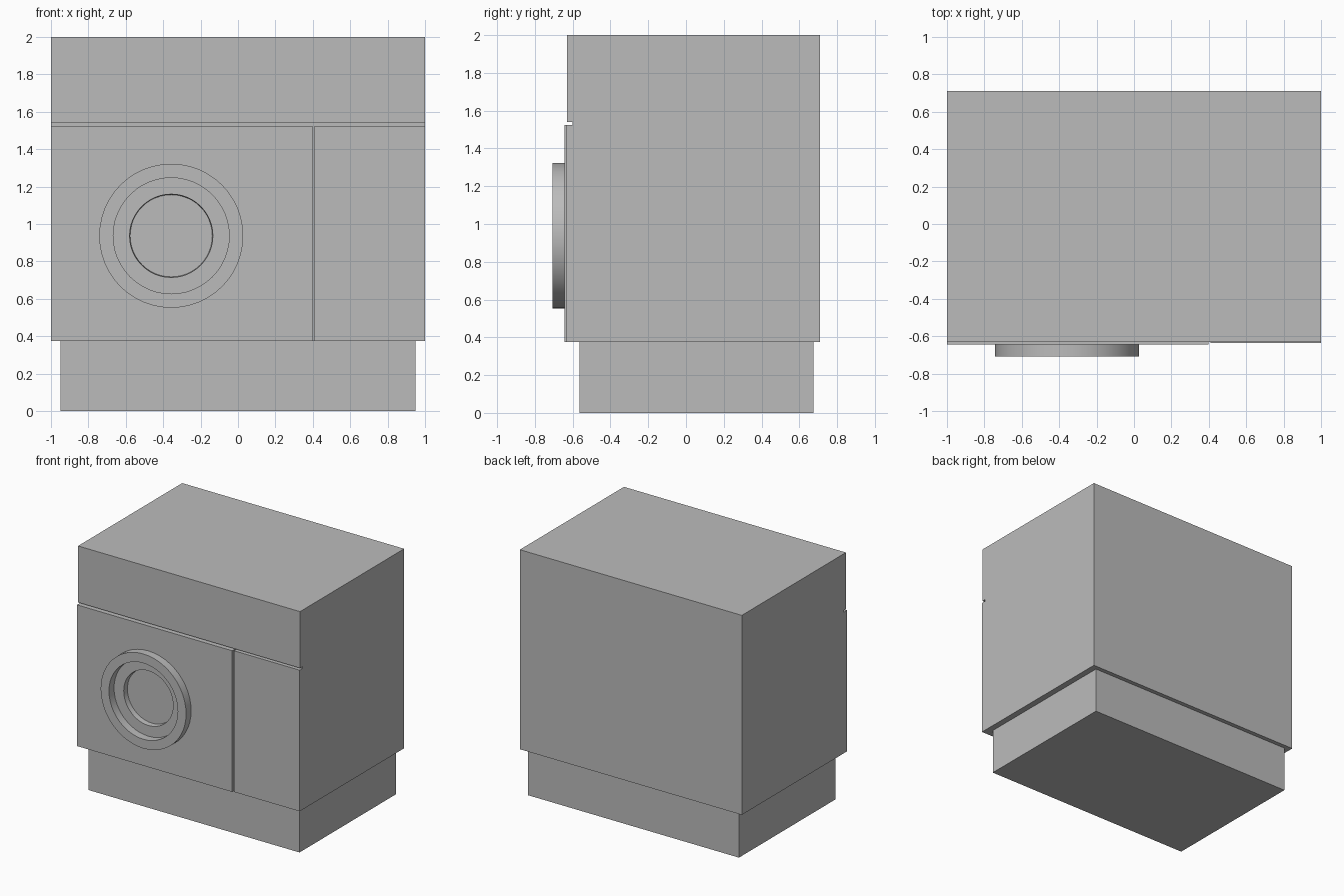
import bpy
import bmesh
import math
from mathutils import Matrix

cube = bpy.data.objects.get("Cube")
if cube:
    bpy.data.objects.remove(cube, do_unlink=True)

grey = bpy.data.materials.new("plain grey")
grey.use_nodes = True
COLOUR = (0.5, 0.5, 0.5, 1)
grey.diffuse_color = COLOUR
grey.node_tree.nodes["Principled BSDF"].inputs["Base Color"].default_value = COLOUR

BOTTOM, TOP, SEAM = 0.375, 2.0, 1.525
INNER, DOOR, BACK = -0.60, -0.643, 0.71
DIAL_X, DIAL_Z, SIDES = -0.357, 0.937, 48


def finish(name, bm):
    bmesh.ops.recalc_face_normals(bm, faces=bm.faces)
    mesh = bpy.data.meshes.new(name)
    bm.to_mesh(mesh)
    bm.free()
    obj = bpy.data.objects.new(name, mesh)
    bpy.context.collection.objects.link(obj)
    mesh.materials.append(grey)
    return obj


def prism(name, outline, x0, x1):
    """Extrude a (y, z) outline from x0 to x1."""
    bm = bmesh.new()
    face = bm.faces.new([bm.verts.new((x0, y, z)) for y, z in outline])
    ext = bmesh.ops.extrude_face_region(bm, geom=[face])["geom"]
    verts = [v for v in ext if isinstance(v, bmesh.types.BMVert)]
    bmesh.ops.translate(bm, verts=verts, vec=(x1 - x0, 0, 0))
    return finish(name, bm)


def box(name, x0, x1, y0, y1, z0, z1):
    return prism(name, [(y0, z0), (y1, z0), (y1, z1), (y0, z1)], x0, x1)


def lathe(name, profile):
    """Spin a closed (radius, y) profile about the dial axis."""
    bm = bmesh.new()
    rings = []
    for i in range(SIDES):
        a = 2 * math.pi * i / SIDES
        rings.append([bm.verts.new((DIAL_X + r * math.cos(a), y, DIAL_Z + r * math.sin(a)))
                      for r, y in profile])
    n = len(profile)
    for i in range(SIDES):
        a, b = rings[i], rings[(i + 1) % SIDES]
        for j in range(n):
            k = (j + 1) % n
            bm.faces.new((a[j], a[k], b[k], b[j]))
    return finish(name, bm)


def smooth(obj):
    bpy.ops.object.select_all(action='DESELECT')
    obj.select_set(True)
    bpy.context.view_layer.objects.active = obj
    bpy.ops.object.shade_smooth_by_angle(angle=math.radians(30))


# Recessed plinth
box("plinth", -0.95, 0.95, -0.565, 0.675, 0, BOTTOM)

# Cabinet with an overhanging top front
prism("cabinet", [(INNER, BOTTOM), (BACK, BOTTOM), (BACK, TOP),
                  (-0.63, TOP), (-0.63, 1.54), (INNER, 1.54)], -1, 1)

# Front panels, split by a narrow vertical gap
door = box("door", -1, 0.398, DOOR, INNER, BOTTOM, SEAM)
box("side_panel", 0.408, 1, -0.635, INNER, BOTTOM, SEAM)

# Round window opening, slightly tapered
bm = bmesh.new()
turn = Matrix.Translation((DIAL_X, -0.62, DIAL_Z)) @ Matrix.Rotation(math.pi / 2, 4, 'X')
bmesh.ops.create_cone(bm, cap_ends=True, segments=SIDES, radius1=0.218,
                      radius2=0.224, depth=0.08, matrix=turn)
cutter = finish("window_cutter", bm)
cutter.hide_render = True
cut = door.modifiers.new("window", 'BOOLEAN')
cut.operation = 'DIFFERENCE'
cut.solver = 'EXACT'
cut.object = cutter
bpy.context.view_layer.objects.active = door
bpy.ops.object.modifier_apply(modifier=cut.name)
bpy.data.objects.remove(cutter, do_unlink=True)
smooth(door)

# Raised ring around the window
smooth(lathe("window_ring", [(0.385, DOOR), (0.385, -0.708), (0.31, -0.708), (0.31, DOOR)]))
